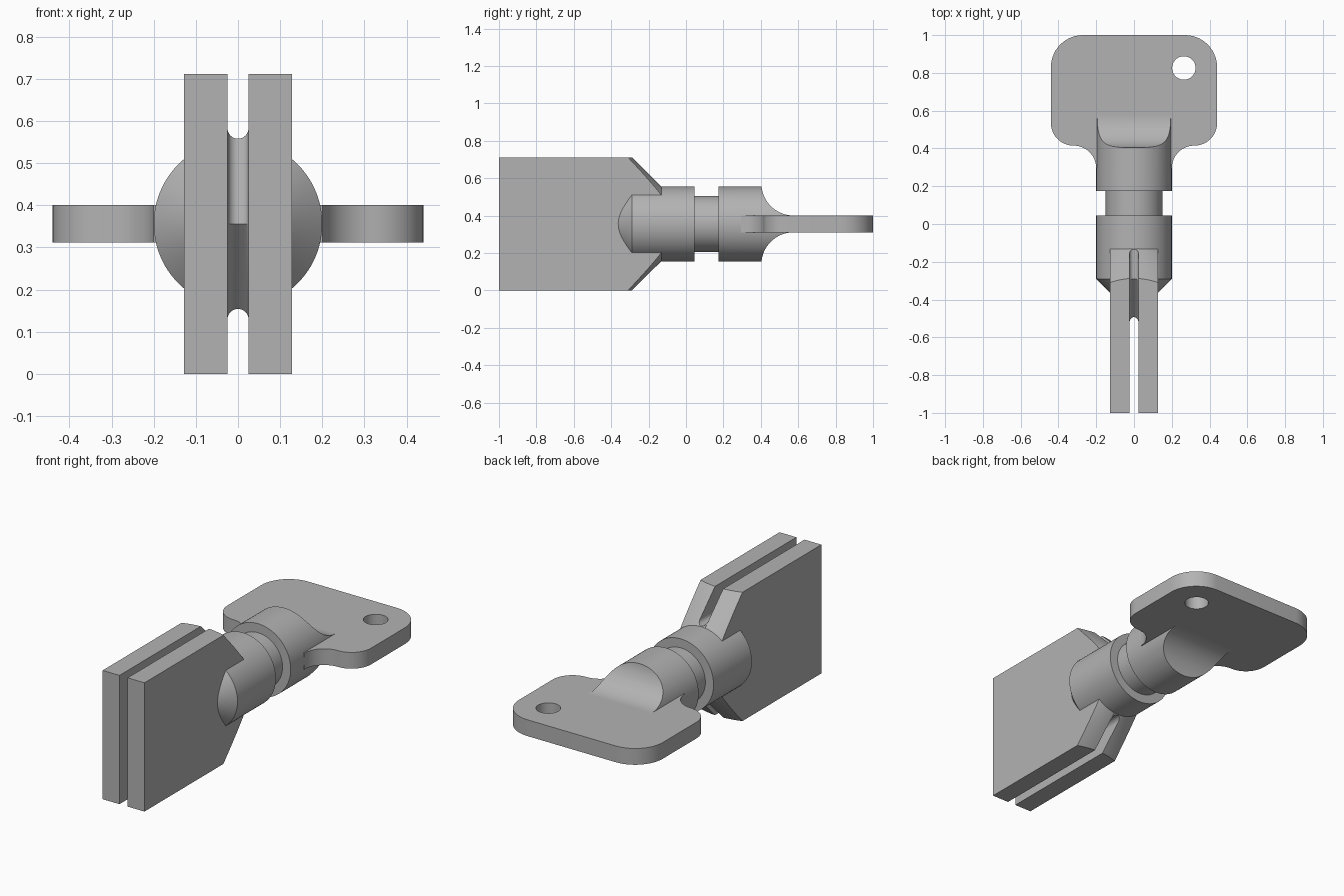
import bpy, bmesh, math

cube = bpy.data.objects.get("Cube")
if cube:
    bpy.data.objects.remove(cube, do_unlink=True)

AXIS_Z = 0.356
steel = bpy.data.materials.new("plain_grey")
steel.use_nodes = True
GREY = (0.45, 0.45, 0.45, 1)
steel.diffuse_color = GREY
steel.node_tree.nodes["Principled BSDF"].inputs["Base Color"].default_value = GREY


def finish(name, bm):
    bmesh.ops.recalc_face_normals(bm, faces=bm.faces)
    mesh = bpy.data.meshes.new(name)
    bm.to_mesh(mesh)
    bm.free()
    mesh.materials.append(steel)
    ob = bpy.data.objects.new(name, mesh)
    bpy.context.collection.objects.link(ob)
    return ob


def loft(name, rings, closed=False):
    """Bridge equal rings of points; cap the ends when the loft is open."""
    bm = bmesh.new()
    loops = [[bm.verts.new(p) for p in ring] for ring in rings]
    pairs = list(zip(loops, loops[1:]))
    if closed:
        pairs.append((loops[-1], loops[0]))
    else:
        bm.faces.new(loops[0])
        bm.faces.new(loops[-1])
    for a, b in pairs:
        for i in range(len(a)):
            j = (i + 1) % len(a)
            bm.faces.new((a[i], a[j], b[j], b[i]))
    return finish(name, bm)


def revolve(name, profile, sides=96):
    """Turn (y, radius) pairs around the shaft axis."""
    turns = [2 * math.pi * i / sides for i in range(sides)]
    return loft(name, [[(r * math.cos(t), y, AXIS_Z + r * math.sin(t)) for t in turns]
                       for y, r in profile])


def box(name, x0, x1, y0, y1, z0, z1):
    return loft(name, [[(x0, y, z0), (x1, y, z0), (x1, y, z1), (x0, y, z1)]
                       for y in (y0, y1)])


def cylinder(name, center, radius, length, along_x=False):
    """Cylinder along z, or along x."""
    rings = []
    for s in (-length / 2, length / 2):
        ring = []
        for i in range(96):
            t = 2 * math.pi * i / 96
            c, d = radius * math.cos(t), radius * math.sin(t)
            off = (s, c, d) if along_x else (c, d, s)
            ring.append([a + b for a, b in zip(center, off)])
        rings.append(ring)
    return loft(name, rings)


def cut(ob, tool, operation="DIFFERENCE"):
    mod = ob.modifiers.new(operation.title(), "BOOLEAN")
    mod.operation = operation
    mod.solver = "EXACT"
    mod.object = tool
    bpy.context.view_layer.update()
    baked = bpy.data.meshes.new_from_object(
        ob.evaluated_get(bpy.context.evaluated_depsgraph_get()))
    ob.modifiers.clear()
    ob.data = baked


def smooth(ob):
    bpy.ops.object.select_all(action="DESELECT")
    ob.select_set(True)
    bpy.context.view_layer.objects.active = ob
    bpy.ops.object.shade_smooth_by_angle(angle=math.radians(25))


def arc(cx, cy, r, a0, a1, n=14):
    return [(cx + r * math.cos(math.radians(a0 + (a1 - a0) * i / n)),
             cy + r * math.sin(math.radians(a0 + (a1 - a0) * i / n)))
            for i in range(n + 1)]


helpers = []

# Turned shaft: pointed front, ring groove, scooped back
shaft = revolve("shaft", [(-0.49, 0.001), (-0.29, 0.2), (0.045, 0.2), (0.045, 0.15),
                          (0.175, 0.15), (0.175, 0.2), (0.575, 0.2)])
for side in (1, -1):
    scoop = cylinder("scoop_cutter", (0, 0.575, AXIS_Z + side * 0.217), 0.172, 1, True)
    cut(shaft, scoop)
    helpers.append(scoop)
smooth(shaft)

# Twin blades, their back corners trimmed by a cone about the shaft axis
trim = revolve("blade_trim_cone", [(-1.2, 0.6), (-0.532, 0.6), (-0.132, 0.2),
                                   (-0.132, 0.001)], 128)
helpers.append(trim)
for name, x0, x1 in (("left_blade", 0.025, 0.128), ("right_blade", -0.128, -0.025)):
    blade = box(name, x0, x1, -1, 0, 0, 2 * AXIS_Z)
    cut(blade, trim, "INTERSECT")
    smooth(blade)

# Rounded slot floor following the shaft outline between the blades
half = 0.025
section = [(half * math.sin(math.radians(a)), half * (1 - math.cos(math.radians(a))) + 0.002)
           for a in range(-90, 91, 10)]
section += [(half, -0.012), (-half, -0.012)]
path = [(-0.132, 0.2, -1, 1), (-0.29, 0.2, -0.414, 1), (-0.49, 0, -1.414, 0),
        (-0.29, -0.2, -0.414, -1), (-0.132, -0.2, -1, -1)]
floor = loft("slot_floor", [[(x, y + dy * off, AXIS_Z + r + dr * off) for x, off in section]
                            for y, r, dy, dr in path])
smooth(floor)

# Flat bow with rounded corners, neck fillets and a ring hole
right_half = (arc(0.32, 0.295, 0.12, 180, 90) + arc(0.32, 0.535, 0.12, -90, 0)
              + arc(0.27, 0.83, 0.17, 0, 90))
outline = right_half + [(-x, y) for x, y in reversed(right_half)]
bow = loft("bow", [[(x, y, AXIS_Z + s * 0.045) for x, y in outline] for s in (-1, 1)])
hole = cylinder("ring_hole_cutter", (0.264, 0.826, AXIS_Z), 0.062, 0.5)
cut(bow, hole)
helpers.append(hole)
smooth(bow)

for ob in helpers:
    ob.hide_render = True
    ob.hide_viewport = True
